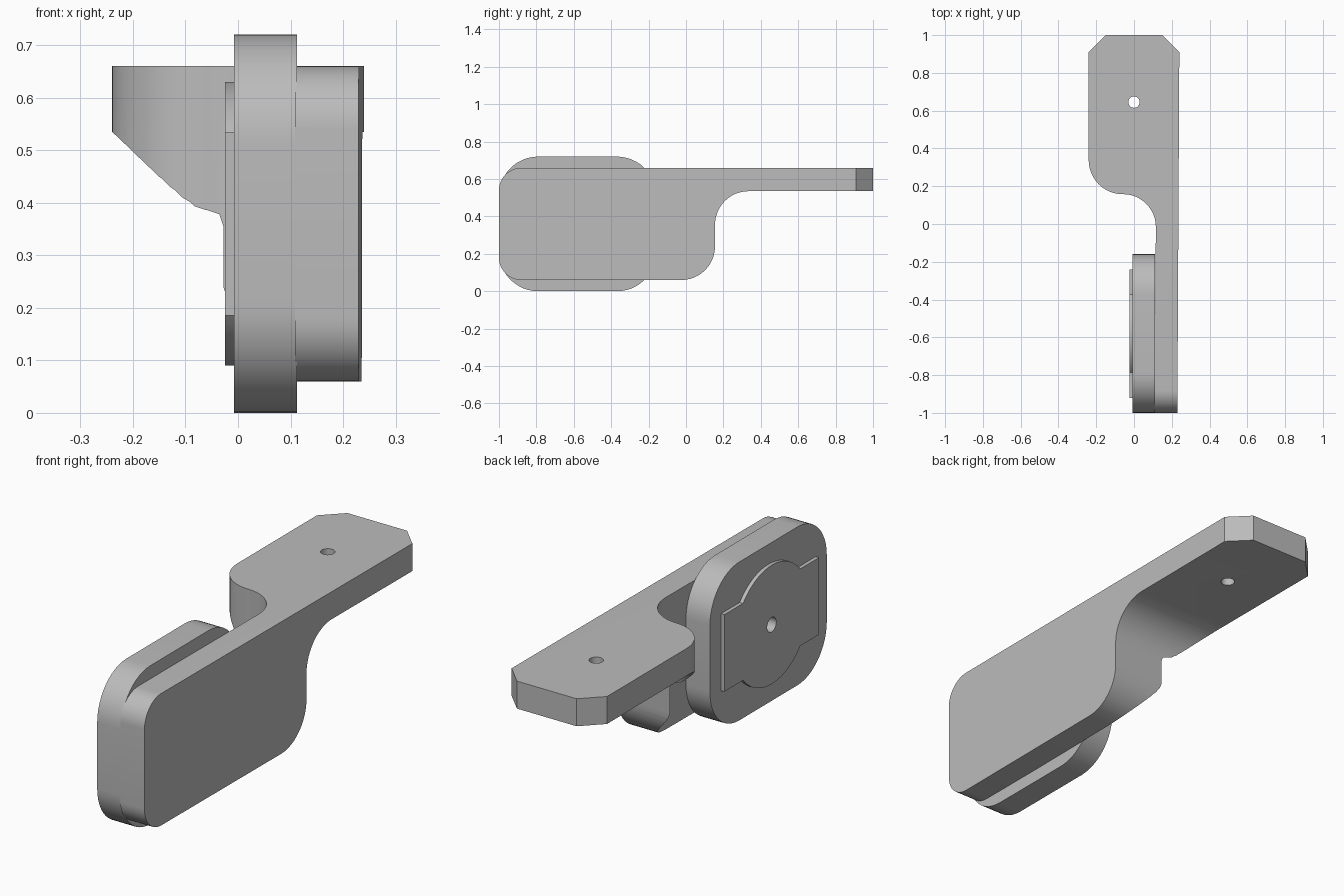
import bpy, bmesh
from math import asin, cos, sin, pi, radians, tan
from mathutils import Vector

cube = bpy.data.objects.get("Cube")
if cube:
    bpy.data.objects.remove(cube, do_unlink=True)

grey = bpy.data.materials.new("plain grey")
grey.use_nodes = True
grey.diffuse_color = (0.5, 0.5, 0.5, 1)
grey.node_tree.nodes["Principled BSDF"].inputs["Base Color"].default_value = (0.5, 0.5, 0.5, 1)


def fillet(corners, steps=12):
    """Turn (u, v, radius) corners into an outline with rounded corners."""
    out = []
    for i, (u, v, r) in enumerate(corners):
        p = Vector((u, v))
        if r == 0:
            out.append(p)
            continue
        a = (Vector(corners[i - 1][:2]) - p).normalized()
        b = (Vector(corners[(i + 1) % len(corners)][:2]) - p).normalized()
        half = a.angle(b) / 2
        start = p + a * r / tan(half)
        centre = p + (a + b).normalized() * r / sin(half)
        axis_x = (start - centre).normalized()
        axis_y = -a
        sweep = pi - 2 * half
        for k in range(steps + 1):
            t = sweep * k / steps
            out.append(centre + r * (axis_x * cos(t) + axis_y * sin(t)))
    return out


def circle(u, v, r, n=24):
    return [Vector((u + r * cos(2 * pi * k / n), v + r * sin(2 * pi * k / n))) for k in range(n)]


def prism(name, outline, axis, low, high):
    """Extrude an outline along x (outline is y, z) or along z (outline is x, y)."""
    def place(p, d):
        return (d, p.x, p.y) if axis == "x" else (p.x, p.y, d)
    bm = bmesh.new()
    face = bm.faces.new([bm.verts.new(place(p, low)) for p in outline])
    ext = bmesh.ops.extrude_face_region(bm, geom=[face])
    shift = Vector(place(Vector((0, 0)), high - low))
    bmesh.ops.translate(bm, vec=shift, verts=[g for g in ext["geom"] if isinstance(g, bmesh.types.BMVert)])
    bmesh.ops.remove_doubles(bm, verts=bm.verts, dist=0.0005)
    bmesh.ops.recalc_face_normals(bm, faces=bm.faces)
    mesh = bpy.data.meshes.new(name)
    bm.to_mesh(mesh)
    bm.free()
    mesh.materials.append(grey)
    ob = bpy.data.objects.new(name, mesh)
    bpy.context.collection.objects.link(ob)
    return ob


def combine(ob, tool, operation):
    mod = ob.modifiers.new(operation.lower(), "BOOLEAN")
    mod.operation, mod.solver, mod.object = operation, "EXACT", tool
    bpy.context.view_layer.objects.active = ob
    bpy.ops.object.modifier_apply(modifier=mod.name)


def discard(tool):
    bpy.data.objects.remove(tool, do_unlink=True)


# Bracket: the plan outline intersected with the side outline
plan = fillet([(0.229, -1.1, 0), (0.24, 0.91, 0), (0.15, 1, 0), (-0.15, 1, 0), (-0.24, 0.91, 0),
               (-0.24, 0.158, 0.18), (0.117, 0.158, 0.174), (0.108, -1.1, 0)])
side = fillet([(-1, 0.06, 0.12), (0.155, 0.06, 0.18), (0.155, 0.535, 0.18), (1.1, 0.535, 0),
               (1.1, 0.66, 0), (-1, 0.66, 0.12)])
bracket = prism("bracket", plan, "z", -0.1, 0.9)
side_tool = prism("side_cutter", side, "x", -0.5, 0.5)
combine(bracket, side_tool, "INTERSECT")
discard(side_tool)

# Mounting hole through the arm
hole = prism("arm_hole_cutter", circle(0, 0.645, 0.03), "z", 0.3, 0.9)
combine(bracket, hole, "DIFFERENCE")
discard(hole)

# Rounded backing plate
plate = prism("backing_plate", fillet([(-1, 0, 0.21), (-0.16, 0, 0.21), (-0.16, 0.72, 0.21), (-1, 0.72, 0.21)]),
              "x", -0.008, 0.112)

# Raised pad: a rectangle merged with a disc
cy, cz, rad, hw, hh = -0.58, 0.36, 0.27, 0.34, 0.175
a0 = asin(hh / rad)
outline = []
for s in (1, -1):
    outline.append(Vector((cy + s * hw, cz + s * hh)))
    for k in range(25):
        t = a0 + (pi - 2 * a0) * k / 24
        outline.append(Vector((cy + s * rad * cos(t), cz + s * rad * sin(t))))
    outline.append(Vector((cy - s * hw, cz + s * hh)))
pad = prism("raised_pad", outline, "x", -0.025, -0.008)

# Blind centre hole through the pad into the plate
hole = prism("pad_hole_cutter", circle(cy, cz, 0.033), "x", -0.1, 0.09)
for ob in (plate, pad):
    combine(ob, hole, "DIFFERENCE")
discard(hole)

# Smooth the rounded walls, keep edges crisp
for ob in (bracket, plate, pad):
    bpy.ops.object.select_all(action="DESELECT")
    ob.select_set(True)
    bpy.context.view_layer.objects.active = ob
    bpy.ops.object.shade_smooth_by_angle(angle=radians(30))
